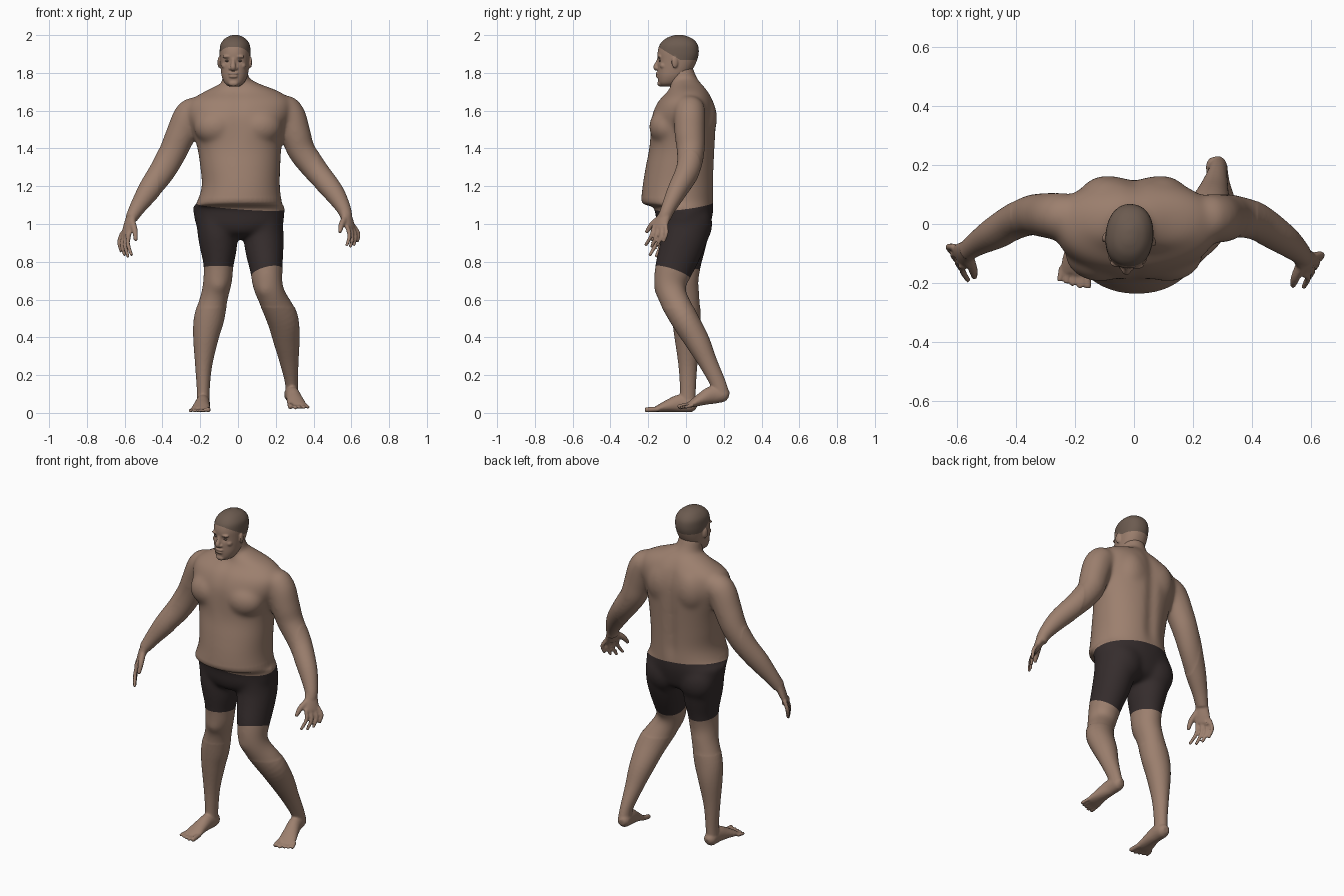
import bpy, bmesh, math
from mathutils import Vector, Matrix

if "Cube" in bpy.data.objects:
    bpy.data.objects.remove(bpy.data.objects["Cube"])

X, Y, Z = Vector((1, 0, 0)), Vector((0, 1, 0)), Vector((0, 0, 1))


def material(name, rgb):
    m = bpy.data.materials.new(name)
    m.diffuse_color = (*rgb, 1)
    m.use_nodes = True
    m.node_tree.nodes["Principled BSDF"].inputs["Base Color"].default_value = m.diffuse_color
    return m


SKIN = material("skin brown", (0.335, 0.215, 0.157))
HAIR = material("cropped hair brown", (0.15, 0.105, 0.08))
CLOTH = material("shorts black brown", (0.036, 0.026, 0.026))
EYE = material("eye brown", (0.17, 0.11, 0.085))


def resample(pts, sub):
    """Catmull-Rom curve through all columns of the control rows."""
    out, n = [], len(pts)
    for i in range(n - 1):
        a, b, c, d = (pts[max(0, min(n - 1, i + k))] for k in (-1, 0, 1, 2))
        for s in range(sub):
            t = s / sub
            out.append([0.5 * (2 * q + (r - p) * t + (2 * p - 5 * q + 4 * r - w) * t * t
                               + (3 * q - p - 3 * r + w) * t ** 3)
                        for p, q, r, w in zip(a, b, c, d)])
    return out + [list(pts[-1])]


def tube(bm, pts, ref=Y, seg=28, power=2.0, flat=False, sub=5, mat=None):
    """Loft rings (x, y, z, radius a, radius b); b lies along ref."""
    rows = resample(pts, sub)
    centres = [Vector(r[:3]) for r in rows]
    rings = []
    for i, r in enumerate(rows):
        t = Z if flat else (centres[min(i + 1, len(rows) - 1)] - centres[max(i - 1, 0)]).normalized()
        b = (ref - t * ref.dot(t)).normalized()
        a = b.cross(t)
        ra, rb = max(r[3], 0.002), max(r[4], 0.002)
        ring = []
        for k in range(seg):
            c, s = math.cos(2 * math.pi * k / seg), math.sin(2 * math.pi * k / seg)
            c = math.copysign(abs(c) ** (2 / power), c)
            s = math.copysign(abs(s) ** (2 / power), s)
            p = centres[i] + a * ra * c + b * rb * s
            ring.append(bm.verts.new(mat @ p if mat else p))
        rings.append(ring)
    for r0, r1 in zip(rings, rings[1:]):
        for k in range(seg):
            j = (k + 1) % seg
            bm.faces.new((r0[k], r0[j], r1[j], r1[k]))
    bm.faces.new(rings[0][::-1])
    bm.faces.new(rings[-1])


def ball(bm, centre, radii, rot=None):
    m = Matrix.Translation(centre) @ (rot or Matrix()) @ Matrix.Diagonal((*radii, 1))
    bmesh.ops.create_uvsphere(bm, u_segments=24, v_segments=16, radius=1, matrix=m)


def finish(bm, name, mats, voxel=None, smooth=0):
    """Make an object; optionally fuse the parts into one smooth skin."""
    bmesh.ops.recalc_face_normals(bm, faces=bm.faces)
    me = bpy.data.meshes.new(name)
    bm.to_mesh(me)
    bm.free()
    ob = bpy.data.objects.new(name, me)
    bpy.context.collection.objects.link(ob)
    if voxel:
        mod = ob.modifiers.new("fuse", 'REMESH')
        mod.mode, mod.voxel_size = 'VOXEL', voxel
        sm = ob.modifiers.new("soften", 'SMOOTH')
        sm.factor, sm.iterations = 0.5, smooth
        dg = bpy.context.evaluated_depsgraph_get()
        new = bpy.data.meshes.new_from_object(ob.evaluated_get(dg))
        ob.modifiers.clear()
        ob.data = new
    ob.data.materials.clear()
    for m in mats:
        ob.data.materials.append(m)
    ob.data.polygons.foreach_set("use_smooth", [True] * len(ob.data.polygons))
    return ob


def paint(ob, planes, rule, soften=None):
    """Soften chosen vertices, cut clean colour borders, give material 1 by rule."""
    bm = bmesh.new()
    bm.from_mesh(ob.data)
    if soften:
        vs = [v for v in bm.verts if soften(v.co)]
        for _ in range(40):
            bmesh.ops.smooth_vert(bm, verts=vs, factor=0.5, use_axis_x=True, use_axis_y=True, use_axis_z=True)
    for co, no in planes:
        bmesh.ops.bisect_plane(bm, geom=bm.verts[:] + bm.edges[:] + bm.faces[:],
                               plane_co=co, plane_no=no, dist=1e-5)
    for f in bm.faces:
        f.material_index = 1 if rule(f.calc_center_median()) else 0
        f.smooth = True
    bm.to_mesh(ob.data)
    bm.free()


def above(p, plane):
    return (p - Vector(plane[0])).dot(Vector(plane[1])) > 0


body = bmesh.new()

# Torso: z, front y, back y, left x, right x
torso = [(0.92, -.06, .06, -.05, .06), (0.95, -.13, .11, -.16, .17), (1.0, -.155, .13, -.222, .235),
         (1.06, -.163, .143, -.235, .246), (1.09, -.178, .145, -.236, .244), (1.115, -.233, .147, -.218, .232),
         (1.2, -.23, .147, -.192, .222), (1.3, -.214, .15, -.2, .224), (1.4, -.195, .155, -.215, .23),
         (1.5, -.19, .16, -.245, .25), (1.58, -.18, .16, -.27, .28), (1.65, -.148, .145, -.255, .28),
         (1.70, -.1, .118, -.18, .222), (1.74, -.08, .085, -.1, .12), (1.77, -.06, .05, -.06, .06)]
tube(body, [((l + r) / 2, (f + b) / 2, z, (r - l) / 2, (b - f) / 2) for z, f, b, l, r in torso],
     power=2.12, flat=True, seg=48)
for s in (-1, 1):
    ball(body, (s * .115, -.1, 1.515), (.12, .096, .1))        # chest
    ball(body, (s * .11, .05, 1.0), (.11, .09, .12))           # seat
    ball(body, (s * .09, .085, 1.56), (.1, .08, .13))          # shoulder blade

# Neck
tube(body, [(0, .03, 1.62, .1, .09), (-.005, .01, 1.7, .084, .08), (-.012, -.015, 1.76, .072, .073),
            (-.015, -.03, 1.83, .066, .066)])

# Arms
tube(body, [(-.19, .025, 1.61, .06, .07), (-.25, .025, 1.58, .085, .08), (-.305, .03, 1.47, .08, .076),
            (-.345, .03, 1.38, .075, .07), (-.4, .01, 1.28, .07, .062), (-.47, -.03, 1.18, .06, .055),
            (-.53, -.065, 1.09, .043, .042), (-.565, -.09, 1.03, .032, .036)])
tube(body, [(.2, .02, 1.61, .06, .07), (.265, .02, 1.59, .083, .083), (.305, .02, 1.48, .08, .082),
            (.335, .025, 1.39, .075, .075), (.41, .01, 1.285, .066, .065), (.505, -.05, 1.17, .055, .052),
            (.56, -.095, 1.08, .038, .038), (.575, -.115, 1.03, .03, .034)])
ball(body, (-.25, .025, 1.58), (.077, .083, .078))
ball(body, (.26, .02, 1.6), (.077, .083, .08))


# Hands: palm, four fingers and a thumb
def hand(wrist, knuckle, tip, across, thumb):
    w, k, t, a = Vector(wrist), Vector(knuckle), Vector(tip), Vector(across).normalized()
    m = w.lerp(k, 0.5)
    tube(body, [(*w, .026, .034), (*m, .023, .04), (*k, .015, .044), (*k.lerp(t, .06), .01, .036)], ref=a)
    for i in range(4):
        o = (i - 1.5) * .0245
        base = k.lerp(t, -.1) + a * o
        end = t + a * o * 1.5 + Vector((0, 0, .028 if i == 0 else .008 * abs(i - 2)))
        bend = base.lerp(end, .5) + Vector((math.copysign(.014, w.x), .008, 0))
        tube(body, [(*base, .012, .011), (*bend, .0115, .0105), (*end, .0095, .009)], ref=a, seg=12)
        ball(body, end, (.0092,) * 3)
    th = Vector(thumb)
    b = w.lerp(k, .35) + a * .02
    tube(body, [(*b, .018, .018), (*(b.lerp(th, .5) + a * .01), .016, .016), (*th, .011, .011)], ref=a, seg=12)
    ball(body, th, (.011,) * 3)


hand((-.56, -.087, 1.05), (-.592, -.112, .945), (-.592, -.142, .83), (.5, -.85, 0), (-.542, -.178, .92))
hand((.568, -.108, 1.06), (.595, -.14, .98), (.605, -.165, .882), (-.5, -.85, 0), (.54, -.207, .96))

# Legs
tube(body, [(-.125, 0, 1.05, .1, .13), (-.11, -.01, .95, .104, .13), (-.103, -.015, .87, .098, .118),
            (-.103, -.02, .78, .08, .1), (-.108, -.022, .7, .077, .09), (-.124, -.008, .62, .073, .08),
            (-.153, .002, .5, .08, .076), (-.17, .008, .4, .068, .069), (-.182, .01, .25, .045, .05),
            (-.184, .01, .12, .034, .042), (-.185, .008, .04, .034, .044)])
tube(body, [(.135, 0, 1.05, .1, .13), (.135, -.005, .95, .107, .125), (.14, -.03, .86, .102, .115),
            (.15, -.065, .76, .087, .102), (.157, -.083, .68, .08, .086), (.182, -.068, .61, .076, .077),
            (.235, -.01, .5, .083, .073), (.257, .06, .38, .069, .065), (.271, .115, .27, .05, .05),
            (.283, .168, .16, .034, .042), (.284, .188, .09, .034, .044)])
ball(body, (-.106, -.075, .69), (.05, .04, .06))
ball(body, (.15, -.13, .665), (.05, .04, .06))


# Feet with toes, modelled flat and then placed
def foot(m):
    tube(body, [(.002, .058, .036, .018, .018), (.001, .035, .042, .035, .038), (-.001, -.03, .05, .037, .047),
                (-.007, -.09, .038, .043, .034), (-.012, -.14, .024, .05, .021), (-.014, -.168, .017, .046, .012)],
         ref=Z, mat=m)
    for i in range(5):
        x, r = .027 - .0225 * i - (.004 if i else 0), (.014 if i == 0 else .0095)
        end = -.218 + .007 * max(0, i - 1)
        tube(body, [(x * .9, -.145, r + .006, r, r), (x, end + .012, r + .003, r, r),
                    (x, end, r + .002, r * .7, r * .7)], ref=Z, seg=12, mat=m)


foot(Matrix.Translation((-.185, 0, 0)))
foot(Matrix.Translation((.283, .176, .05)) @ Matrix.Rotation(math.radians(6), 4, 'Z')
     @ Matrix.Rotation(math.radians(9.5), 4, 'X') @ Matrix.Diagonal((-1, 1, 1, 1)))

body_ob = finish(body, "body_with_shorts", [SKIN, CLOTH], 0.0062, 3)

# Spine furrow and breastbone furrow
for v in body_ob.data.vertices:
    x, y, z = v.co
    if 1.1 < z < 1.75 and abs(x) < .15:
        g = math.exp(-(x / .028) ** 2)
        if y > .05:
            v.co.y -= .016 * g * min(1, (z - 1.1) / .1, (1.75 - z) / .1)
        elif y < -.08 and z > 1.4:
            v.co.y += .006 * g * min(1, (z - 1.4) / .08)

# Shorts colour, bounded by waistband and two hems
waist = ((0, 0, 1.098), (.08, -.12, 1))
hem_l = ((0, -.03, .77), (0, .1, 1))
hem_r = ((.15, -.08, .745), (-.25, .35, 1))
paint(body_ob, [waist, hem_l, hem_r],
      lambda p: abs(p.x) < .34 and not above(p, waist) and above(p, hem_l if p.x < .02 else hem_r),
      lambda p: p.z > .56 and abs(p.x) < .42 and not (1.06 < p.z < 1.14 and p.y < -.02))

# Head: z, front y, back y, half width
TURN = Matrix.Translation((-.016, -.045, 0)) @ Matrix.Rotation(math.radians(-5), 4, 'Z') @ Matrix.Translation((0, .045, 0))
head = bmesh.new()
skull = [(1.728, -.13, -.065, .026), (1.745, -.144, -.03, .05), (1.78, -.149, .005, .067), (1.82, -.15, .036, .074),
         (1.87, -.15, .06, .079), (1.91, -.15, .068, .081), (1.95, -.139, .062, .077), (1.98, -.11, .036, .056),
         (1.996, -.075, 0, .028), (2.001, -.05, -.02, .008)]
tube(head, [(0, (f + b) / 2, z, w, (b - f) / 2) for z, f, b, w in skull], power=2.2, flat=True, seg=40)
tube(head, [(0, -.139, 1.885, .01, .01), (0, -.149, 1.855, .011, .012), (0, -.16, 1.83, .015, .014),
            (0, -.153, 1.817, .012, .01)], seg=16)                     # nose
ball(head, (0, -.138, 1.744), (.026, .014, .016))                      # chin
ball(head, (0, -.147, 1.797), (.028, .014, .009))                      # upper lip
ball(head, (0, -.146, 1.781), (.025, .014, .009))                      # lower lip
for s in (-1, 1):
    ball(head, (s * .014, -.148, 1.823), (.011, .011, .009))           # nostril
    ball(head, (s * .032, -.137, 1.886), (.026, .014, .009))           # brow
    ball(head, (s * .046, -.115, 1.838), (.02, .02, .018))             # cheek
    ball(head, (s * .083, -.052, 1.856), (.008, .018, .03), Matrix.Rotation(s * .25, 4, 'Z'))  # ear
head_ob = finish(head, "head", [SKIN, HAIR], 0.004, 6)
for v in head_ob.data.vertices:                                        # eye sockets
    for s in (-1, 1):
        d = (v.co - Vector((s * .033, -.145, 1.864))).length_squared
        v.co.y += .008 * math.exp(-d / .015 ** 2)

# Hair cap: slanted front hairline, level nape line
front = ((0, -.15, 1.942), (0, .58, 1))
nape = ((0, 0, 1.868), (0, 0, 1))
paint(head_ob, [front, nape], lambda p: above(p, front) and above(p, nape) and not (abs(p.x) > .083 and p.z < 1.9))
head_ob.data.transform(TURN)

# Eyes
for s, side in ((-1, "right"), (1, "left")):
    bm = bmesh.new()
    ball(bm, TURN @ Vector((s * .033, -.129, 1.863)), (.013, .0115, .006))
    finish(bm, side + "_eye", [EYE])
